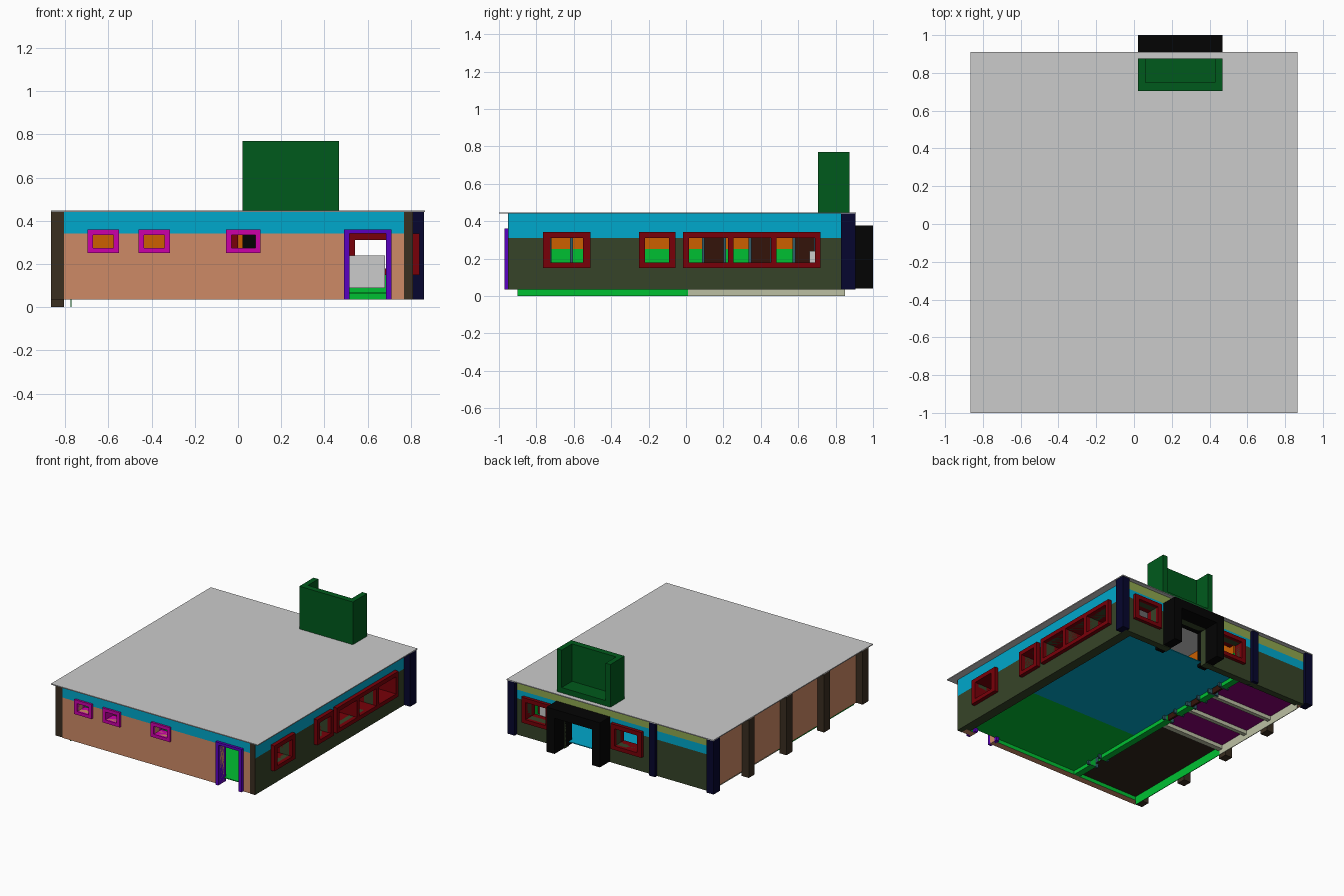
import bpy, bmesh

if "Cube" in bpy.data.objects:
    bpy.data.objects.remove(bpy.data.objects["Cube"])

def hexcol(h):
    c = [int(h[i:i + 2], 16) / 255 for i in (0, 2, 4)]
    return [v / 12.92 if v <= 0.04045 else ((v + 0.055) / 1.055) ** 2.4 for v in c] + [1]

PALETTE = dict(brown='CE8A66', cyan='00A8CC', olive='364428', lime='90A850', navy='06062E',
               umber='3A2E20', red='780008', magenta='CC00A8', purple='5A00C0', black='040404',
               sign='005A1C', green='00C032', orange='CC6000', beige='BCC0A4', plum='8A0078',
               slate='305C68', leaf='34140A', dark='30241A')
MATS = {}
for n, h in PALETTE.items():
    MATS[n] = bpy.data.materials.new(n)
    MATS[n].diffuse_color = hexcol(h)

def finish(name, bm, colors):
    me = bpy.data.meshes.new(name)
    bm.to_mesh(me)
    bm.free()
    ob = bpy.data.objects.new(name, me)
    bpy.context.collection.objects.link(ob)
    for c in colors:
        me.materials.append(MATS[c])

def box(name, x0, x1, y0, y1, z0, z1, color=None):
    bm = bmesh.new()
    bmesh.ops.create_cube(bm, size=1)
    for v in bm.verts:
        v.co = ((x0 + x1) / 2 + v.co.x * (x1 - x0), (y0 + y1) / 2 + v.co.y * (y1 - y0),
                (z0 + z1) / 2 + v.co.z * (z1 - z0))
    finish(name, bm, [color] if color else [])

def slab(name, axis, t0, t1, u0, u1, low, high, holes=(), z0=0.035):
    """Upright slab with holes (u0, u1, z0, z1). low / high are lists of (band top, colour)
    for the face at t0 and at t1."""
    z1 = low[-1][0]
    us = sorted({u0, u1} | {u for h in holes for u in h[:2] if u0 < u < u1})
    zs = sorted({z0, z1} | {z for h in holes for z in h[2:] if z0 < z < z1} |
                {b[0] for b in low + high})
    bm = bmesh.new()
    k = 'xy'.index(axis)
    P = [[bm.verts.new((0, u, z) if k == 0 else (u, 0, z)) for z in zs] for u in us]
    for i in range(len(us) - 1):
        for j in range(len(zs) - 1):
            cu, cz = (us[i] + us[i + 1]) / 2, (zs[j] + zs[j + 1]) / 2
            if not any(a < cu < b and c < cz < d for a, b, c, d in holes):
                bm.faces.new((P[i][j], P[i + 1][j], P[i + 1][j + 1], P[i][j + 1]))
    bmesh.ops.delete(bm, geom=[v for v in bm.verts if not v.link_faces], context='VERTS')
    bmesh.ops.solidify(bm, geom=bm.faces[:], thickness=1)
    mid = sum(v.co[k] for v in bm.verts) / len(bm.verts)
    for v in bm.verts:
        v.co[k] = t0 if v.co[k] < mid else t1
    bmesh.ops.recalc_face_normals(bm, faces=bm.faces[:])
    # colour each side by band
    colors = list(dict.fromkeys(c for _, c in low + high))
    outer_high = t1 > 0 and axis == 'x' or t1 > 0 and axis == 'y'
    for f in bm.faces:
        f.normal_update()
        d = f.normal[k]
        side = high if d > 0.5 or (abs(d) < 0.5 and outer_high) else low
        z = f.calc_center_median().z
        f.material_index = colors.index(next(c for top, c in side if z <= top + 1e-4))
    finish(name, bm, colors)

def plate(name, axis, t0, t1, u0, u1, z0, z1, color, holes=()):
    slab(name, axis, t0, t1, u0, u1, [(z1, color)], [(z1, color)], holes, z0)

BASE, TOP = 0.035, 0.44
INNER = [(0.25, 'green'), (TOP, 'orange')]
CELL = [(TOP, 'beige')]

# Openings
front_wins = [(-0.695, -0.55), (-0.46, -0.315), (-0.055, 0.105)]
front_holes = [(a + 0.025, b - 0.025, 0.275, 0.335) for a, b in front_wins]
door_hole = (0.515, 0.685, 0, 0.34)
right_wins = [(-0.765, -0.51, [(-0.725, -0.55)]), (-0.25, -0.055, [(-0.22, -0.09)]),
              (-0.015, 0.72, [(0.015, 0.225), (0.255, 0.455), (0.485, 0.69)])]
right_holes = [(a, b, 0.18, 0.31) for w in right_wins for a, b in w[2]]
back_wins = [(-0.26, 0.0), (0.505, 0.745)]
back_holes = [(a + 0.035, b - 0.035, 0.18, 0.31) for a, b in back_wins]
entry_hole = (0.085, 0.4, 0, 0.31)

# Outer walls: exterior colour outside, two-tone paint inside
back_bands = [(0.31, 'olive'), (0.375, 'cyan'), (TOP, 'lime')]
slab('front_wall', 'y', -0.95, -0.9, -0.805, 0.77, [(0.34, 'brown'), (TOP, 'cyan')], INNER,
     front_holes + [door_hole])
slab('right_wall', 'x', 0.735, 0.81, -0.948, 0.85, INNER, [(0.31, 'olive'), (TOP, 'cyan')], right_holes)
slab('back_wall', 'y', 0.83, 0.88, -0.22, 0.81, INNER, back_bands, back_holes + [entry_hole])
slab('cell_back_wall', 'y', 0.83, 0.88, -0.81, -0.22, CELL, back_bands, back_holes)
box('left_wall', -0.81, -0.775, -0.92, 0.85, BASE, TOP, 'brown')
slab('left_lining_room', 'x', -0.775, -0.77, -0.9, 0.01, INNER, INNER, z0=0)
slab('left_lining_cells', 'x', -0.775, -0.77, 0.01, 0.85, CELL, CELL, z0=0)
box('front_right_trim', 0.768, 0.81, -0.953, -0.948, BASE, TOP, 'umber')

# Interior partitions with door openings
doors = [0.15, 0.4, 0.635]
dholes = [(d - 0.05, d + 0.05, 0, 0.31) for d in doors]
room_hole = (-0.72, -0.62, 0, 0.31)
slab('long_partition', 'x', -0.26, -0.21, -0.9, 0.83, INNER, INNER, dholes + [room_hole])
slab('room_partition', 'y', 0.0, 0.04, -0.77, -0.26, INNER, CELL)
for i, y in enumerate((0.29, 0.55)):
    plate(f'cell_partition_{i}', 'y', y - 0.015, y + 0.015, -0.77, -0.26, BASE, TOP, 'beige')
for i, d in enumerate(doors):
    plate(f'cell_door_frame_{i}', 'x', -0.28, -0.19, d - 0.065, d + 0.065, BASE, 0.33, 'slate', [dholes[i]])
    box(f'cell_door_{i}', -0.24, -0.225, d - 0.05, d + 0.05, BASE, 0.31, 'leaf')
plate('room_door_frame', 'x', -0.28, -0.19, -0.735, -0.605, BASE, 0.33, 'slate', [room_hole])

# Thin raised floors
F0, F1 = 0.064, 0.07
box('front_hall_floor', -0.21, 0.735, -0.9, -0.25, F0, F1, 'green')
box('main_hall_floor', -0.21, 0.735, -0.25, 0.83, F0, F1, 'cyan')
box('room_floor', -0.77, -0.26, -0.9, 0.0, F0, F1, 'dark')
for i, (a, b) in enumerate([(0.04, 0.275), (0.305, 0.535), (0.565, 0.83)]):
    box(f'cell_floor_{i}', -0.77, -0.26, a, b, F0, F1, 'plum')

# Deep window and door frames
for i, (a, b) in enumerate(front_wins):
    plate(f'front_window_frame_{i}', 'y', -0.965, -0.87, a, b, 0.25, 0.36, 'magenta', [front_holes[i]])
for i, (a, b, _) in enumerate(right_wins):
    plate(f'right_window_frame_{i}', 'x', 0.69, 0.84, a, b, 0.15, 0.342, 'red', right_holes)
for i, (a, b) in enumerate(back_wins):
    plate(f'back_window_frame_{i}', 'y', 0.79, 0.905, a, b, 0.15, 0.342, 'red', back_holes)
plate('front_door_frame', 'y', -0.97, -0.88, 0.49, 0.71, BASE, 0.36, 'purple', [door_hole])
plate('back_entry_surround', 'y', 0.79, 1.0, 0.02, 0.468, 0.04, 0.377, 'black', [entry_hole])

# Posts
for i, y in enumerate((-0.91, -0.45, 0.0, 0.45)):
    box(f'left_post_{i}', -0.865, -0.805, y - 0.035, y + 0.035, 0 if i else BASE, TOP, 'umber')
for i, (a, b) in enumerate([(-0.865, -0.805), (-0.375, -0.325), (0.8, 0.86)]):
    box(f'back_post_{i}', a, b, 0.83, 0.905, BASE, TOP, 'navy')

# Counter seen through the back window
box('counter', 0.5, 0.68, 0.66, 0.78, 0.09, 0.24)

# Roof slab and open-backed roof box
box('roof', -0.865, 0.865, -1.0, 0.91, TOP, 0.447)
box('roof_box_front', 0.02, 0.468, 0.705, 0.75, 0.447, 0.77, 'sign')
box('roof_box_floor', 0.06, 0.428, 0.75, 0.875, 0.447, 0.487, 'sign')
for n, x in (('left', 0.02), ('right', 0.428)):
    box(f'roof_box_{n}_side', x, x + 0.04, 0.75, 0.875, 0.447, 0.77, 'sign')

for m in bpy.data.materials:
    if m.users and not m.is_grease_pencil:
        m.use_nodes = True
        m.node_tree.nodes["Principled BSDF"].inputs["Base Color"].default_value = m.diffuse_color
